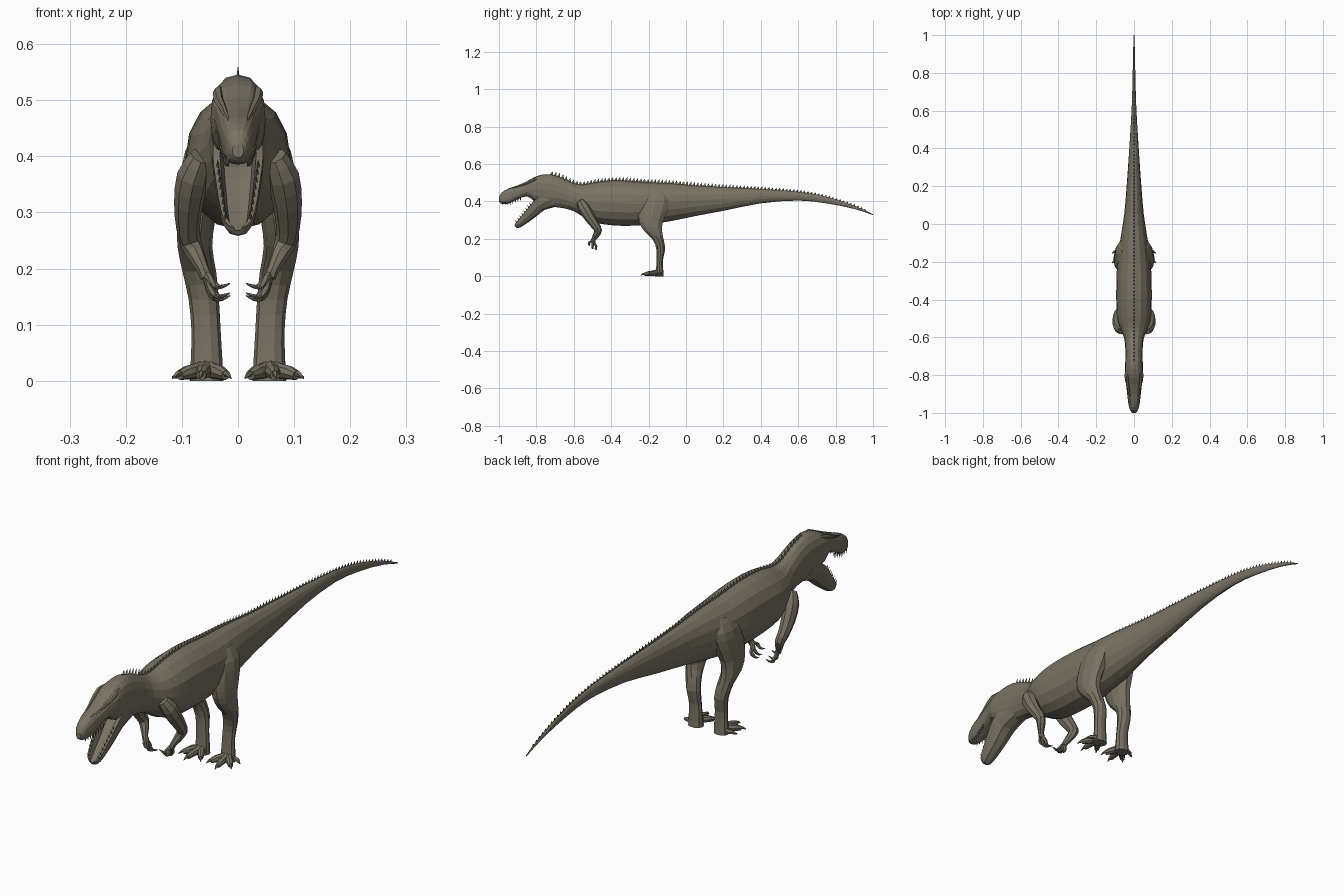
import bpy, bmesh, math
from mathutils import Vector

if "Cube" in bpy.data.objects:
    bpy.data.objects.remove(bpy.data.objects["Cube"])

skin = bpy.data.materials.new("olive_skin")
skin.diffuse_color = (0.19, 0.17, 0.125, 1)
skin.use_nodes = True
skin.node_tree.nodes["Principled BSDF"].inputs["Base Color"].default_value = skin.diffuse_color


def smooth(rows, n):
    """Catmull-Rom subdivision of rows of numbers."""
    out = []
    for i in range(len(rows) - 1):
        p0, p1 = rows[max(i - 1, 0)], rows[i]
        p2, p3 = rows[i + 1], rows[min(i + 2, len(rows) - 1)]
        for k in range(n):
            t = k / n
            out.append([0.5 * (2 * b + (c - a) * t + (2 * a - 5 * b + 4 * c - d) * t * t
                               + (3 * b - a - 3 * c + d) * t ** 3)
                        for a, b, c, d in zip(p0, p1, p2, p3)])
    return out + [list(rows[-1])]


def finish(bm, name, mirror=False):
    bmesh.ops.recalc_face_normals(bm, faces=bm.faces)
    me = bpy.data.meshes.new(name)
    bm.to_mesh(me)
    bm.free()
    me.materials.append(skin)
    ob = bpy.data.objects.new(name, me)
    bpy.context.collection.objects.link(ob)
    if mirror:
        m = ob.modifiers.new("mirror", 'MIRROR')
        m.use_mirror_merge = False
    return ob


def add_loft(bm, rings):
    vs = [[bm.verts.new(p) for p in r] for r in rings]
    n = len(rings[0])
    for a, b in zip(vs, vs[1:]):
        for i in range(n):
            j = (i + 1) % n
            bm.faces.new((a[i], a[j], b[j], b[i]))
    bm.faces.new(vs[0])
    bm.faces.new(vs[-1])


def add_tube(bm, pts, sides=6, flat=1.0):
    """Tube through (x, y, z, radius) points."""
    P = [Vector(p[:3]) for p in pts]
    rings = []
    for i, p in enumerate(P):
        t = (P[min(i + 1, len(P) - 1)] - P[max(i - 1, 0)]).normalized()
        a = (Vector((1, 0, 0)) - t * t.x).normalized()
        b = t.cross(a)
        r = pts[i][3]
        rings.append([p + a * r * math.cos(w) + b * r * flat * math.sin(w)
                      for w in (2 * math.pi * k / sides for k in range(sides))])
    add_loft(bm, rings)


def spow(v, e):
    return math.copysign(abs(v) ** e, v)


# Body, tail, neck and skull: y, top, bottom, half width, roundness exponent
body = [
    (1.0, .332, .327, .002, 1), (.9, .377, .360, .005, 1), (.75, .425, .390, .008, 1),
    (.6, .452, .405, .013, 1), (.4, .466, .390, .025, 1), (.2, .476, .350, .039, 1),
    (.05, .485, .322, .052, 1), (-.08, .497, .295, .072, 1), (-.2, .502, .277, .088, 1),
    (-.3, .51, .270, .093, .95), (-.4, .512, .273, .094, .95), (-.49, .502, .288, .091, .95),
    (-.55, .49, .318, .075, .95), (-.6, .497, .348, .053, .95), (-.66, .525, .365, .046, .9),
    (-.72, .544, .372, .046, .85), (-.77, .543, .385, .048, .8), (-.815, .528, .405, .049, .75),
    (-.85, .508, .428, .042, .75), (-.9, .486, .412, .036, .75), (-.95, .469, .388, .030, .75),
    (-.985, .448, .387, .021, .8), (-1.0, .422, .398, .010, .9)]
fine = smooth(body, 2)
rings = []
for y, top, bot, w, e in fine:
    c, h = (top + bot) / 2, (top - bot) / 2
    rings.append([(w * spow(math.cos(a), e), y, c + h * spow(math.sin(a), e))
                  for a in (2 * math.pi * k / 16 for k in range(16))])
bm = bmesh.new()
add_loft(bm, rings)
finish(bm, "body")

# Lower jaw with hollow mouth floor: top y, z, bottom y, z, half width
jaw = [(-.77, .44, -.68, .375, .042), (-.815, .405, -.755, .355, .045),
       (-.855, .355, -.80, .320, .039), (-.893, .308, -.86, .277, .031),
       (-.912, .284, -.893, .259, .022), (-.918, .275, -.908, .260, .010)]
half = [(.72, .97), (1, .95), (1, .5), (.65, .12)]
section = [(0, .5), (.55, .55)] + half + [(0, 0)] + [(-u, v) for u, v in half[::-1]] + [(-.55, .55)]
bm = bmesh.new()
add_loft(bm, [[(u * w, by + (ty - by) * v, bz + (tz - bz) * v) for u, v in section]
              for ty, tz, by, bz, w in smooth(jaw, 2)])
finish(bm, "lower_jaw")

# Teeth along both jaws
bm = bmesh.new()
for i in range(8):
    t = i / 7
    y, x = -.885 - .095 * t, .030 - .013 * t
    z = .412 - .02 * min(1, 1.8 * t)
    add_tube(bm, [(x, y, z + .008, .0035), (x, y, z - .010, .0005)], 4)
    y, z, x = -.83 - .075 * t, .385 - .092 * t, .036 - .014 * t
    add_tube(bm, [(x, y, z - .004, .003), (x, y - .008, z + .009, .0005)], 4)
finish(bm, "teeth", True)

# Brow ridges
bm = bmesh.new()
add_tube(bm, [(.032, -.79, .522, .004), (.036, -.82, .514, .009), (.034, -.85, .500, .009),
              (.024, -.90, .480, .006), (.016, -.95, .462, .003)])
finish(bm, "brow_ridges", True)

# Serrated crest down the back
bm = bmesh.new()
y = -.72
while y < .97:
    k = next(i for i in range(len(fine) - 1) if fine[i + 1][0] <= y <= fine[i][0])
    a, b = fine[k], fine[k + 1]
    z = a[1] + (b[1] - a[1]) * (a[0] - y) / (a[0] - b[0])
    h = .019 if y < 0 else .019 - .013 * y
    base = [bm.verts.new(p) for p in ((0, y - .010, z - .004), (.003, y, z - .004),
                                      (0, y + .010, z - .004), (-.003, y, z - .004))]
    tip = bm.verts.new((0, y + .007, z + h))
    bm.faces.new(base)
    for i in range(4):
        bm.faces.new((base[i], base[(i + 1) % 4], tip))
    y += .019
finish(bm, "back_crest")

# Hind legs: z, centre y, half depth, centre x, half width
leg = [(.455, -.155, .045, .045, .022), (.41, -.16, .075, .058, .036),
       (.35, -.175, .08, .066, .038), (.29, -.187, .066, .074, .034),
       (.24, -.175, .05, .077, .031), (.195, -.148, .03, .069, .030),
       (.145, -.135, .025, .061, .027), (.09, -.140, .018, .057, .026),
       (.04, -.141, .020, .056, .028), (.0, -.143, .025, .056, .030)]
bm = bmesh.new()
add_loft(bm, [[(x + hx * math.cos(a), y + hy * math.sin(a), z)
               for a in (2 * math.pi * k / 10 for k in range(10))]
              for z, y, hy, x, hx in smooth(leg, 2)])
finish(bm, "hind_legs", True)

# Feet: three toes with claws and a small outer spur
bm = bmesh.new()
for tx, ty in ((.104, -.195), (.066, -.222), (.022, -.202)):
    sx, sy = .057, -.145
    dx, dy = tx - sx, ty - sy
    at = lambda f, z, r: (sx + dx * f, sy + dy * f, z, r)
    add_tube(bm, [at(0, .022, .018), at(.4, .017, .014), at(.7, .015, .013), at(1, .010, .009)], 8)
    add_tube(bm, [at(.9, .014, .007), at(1.1, .012, .005), at(1.28, .004, .001)], 5)
add_tube(bm, [(.07, -.135, .015, .010), (.10, -.145, .012, .008), (.117, -.155, .006, .002)])
finish(bm, "feet", True)

# Arms: upper arm, elbow, forearm, wrist
arm = [(.066, -.565, .40, .020), (.080, -.545, .365, .029), (.088, -.515, .315, .026),
       (.089, -.485, .272, .021), (.084, -.470, .245, .019), (.072, -.482, .218, .015),
       (.062, -.494, .198, .011), (.056, -.497, .185, .012)]
bm = bmesh.new()
add_tube(bm, smooth(arm, 2), 8, 1.1)
finish(bm, "arms", True)

# Curved finger claws
bm = bmesh.new()
for y, z in ((-.515, .172), (-.498, .155), (-.480, .150)):
    add_tube(bm, smooth([(.056, -.497, .19, .008), (.050, y, z + .010, .007),
                         (.042, y - .003, z - .002, .006), (.028, y, z - .004, .004),
                         (.014, y, z + .002, .0008)], 2))
finish(bm, "finger_claws", True)
